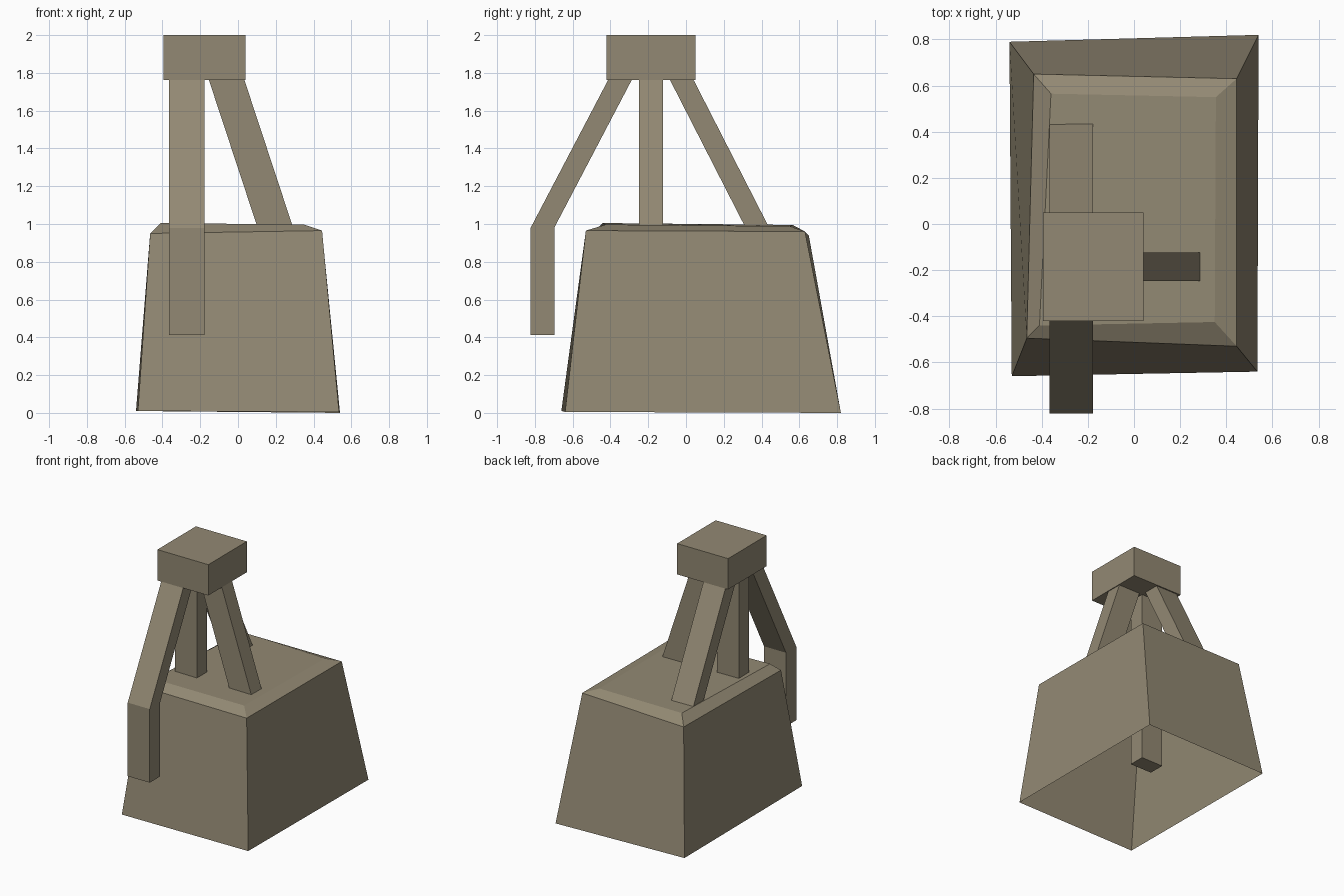
import bpy
import bmesh

if "Cube" in bpy.data.objects:
    bpy.data.objects.remove(bpy.data.objects["Cube"])

mat = bpy.data.materials.new("weathered stone brown")
mat.diffuse_color = (0.29, 0.25, 0.172, 1)
mat.use_nodes = True
mat.node_tree.nodes["Principled BSDF"].inputs["Base Color"].default_value = mat.diffuse_color


def loft(name, rings, cap_start=True, cap_end=True):
    """Skin a stack of four-point rings, optionally capping both ends."""
    bm = bmesh.new()
    loops = [[bm.verts.new(p) for p in ring] for ring in rings]
    for a, b in zip(loops, loops[1:]):
        for i in range(4):
            j = (i + 1) % 4
            bm.faces.new((a[i], a[j], b[j], b[i]))
    if cap_start:
        bm.faces.new(loops[0][::-1])
    if cap_end:
        bm.faces.new(loops[-1])
    mesh = bpy.data.meshes.new(name)
    bm.to_mesh(mesh)
    bm.free()
    mesh.materials.append(mat)
    obj = bpy.data.objects.new(name, mesh)
    bpy.context.collection.objects.link(obj)
    return obj


def rect(cx, cy, z, w, d):
    return [(cx + sx * w / 2, cy + sy * d / 2, z)
            for sx, sy in ((-1, -1), (1, -1), (1, 1), (-1, 1))]


# Rough-hewn tapered base, hollow and open underneath, bevelled on top
loft("base", [
    [(-0.53, -0.66, 0.01), (0.535, -0.64, 0.005), (0.54, 0.82, 0.0), (-0.54, 0.79, 0.01)],
    [(-0.465, -0.495, 0.95), (0.445, -0.53, 0.965), (0.445, 0.63, 0.96), (-0.435, 0.65, 0.94)],
    [(-0.41, -0.44, 1.005), (0.35, -0.425, 0.997), (0.355, 0.55, 0.988), (-0.36, 0.565, 0.995)],
], cap_start=False)

# Head block
loft("head_block", [rect(-0.177, -0.185, z, 0.435, 0.47) for z in (1.762, 2.0)])

# Prongs: straight drop, then splayed up to the head (lower centre, upper centre)
prongs = {
    "front_prong": ((-0.272, -0.76), (-0.272, -0.35)),
    "back_prong": ((-0.272, 0.378), (-0.272, -0.022)),
    "right_prong": ((0.198, -0.185), (-0.06, -0.185)),
    "left_prong": ((-0.272, -0.185), (-0.272, -0.185)),
}
for name, (low, high) in prongs.items():
    loft(name, [rect(*low, 0.412, 0.188, 0.125),
                rect(*low, 0.98, 0.188, 0.125),
                rect(*high, 1.762, 0.188, 0.125)])
